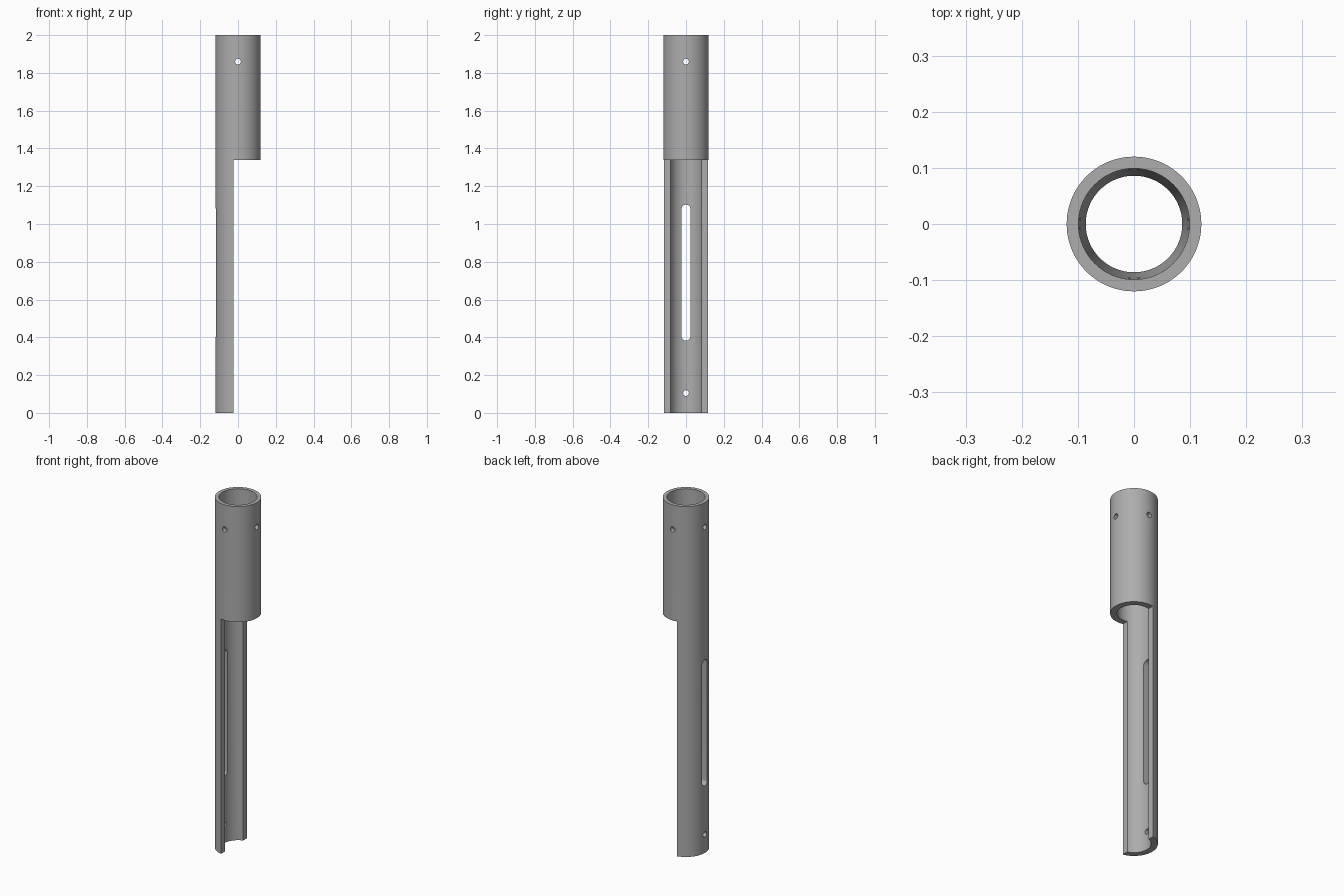
import bpy, bmesh, math
from mathutils import Matrix

OUTER, BORE_TOP, BORE = 0.12, 0.099, 0.086
HEIGHT, STEP, CUT_X = 2.0, 1.34, -0.025
SIDES = 96

cube = bpy.data.objects.get("Cube")
if cube:
    bpy.data.objects.remove(cube, do_unlink=True)

metal = bpy.data.materials.new("grey metal")
metal.use_nodes = True
grey = (0.42, 0.42, 0.42, 1)
metal.diffuse_color = grey
metal.node_tree.nodes["Principled BSDF"].inputs["Base Color"].default_value = grey


def finish(name, bm):
    bmesh.ops.recalc_face_normals(bm, faces=bm.faces)
    mesh = bpy.data.meshes.new(name)
    bm.to_mesh(mesh)
    bm.free()
    mesh.materials.append(metal)
    obj = bpy.data.objects.new(name, mesh)
    bpy.context.collection.objects.link(obj)
    return obj


def lathe(name, profile):
    """Spin a closed (radius, height) profile around z."""
    bm = bmesh.new()
    verts = [bm.verts.new((r, 0, z)) for r, z in profile]
    edges = [bm.edges.new((v, verts[i - 1])) for i, v in enumerate(verts)]
    bmesh.ops.spin(bm, geom=verts + edges, cent=(0, 0, 0), axis=(0, 0, 1),
                   angle=math.tau, steps=SIDES, use_merge=True)
    bmesh.ops.remove_doubles(bm, verts=bm.verts, dist=1e-5)
    return finish(name, bm)


def slot_cutter(name, radius, low, high, turn, start, end):
    """Round-ended prism running along x from start to end, turned around z."""
    bm = bmesh.new()
    ring = []
    for centre, first in ((high, 0), (low, math.pi)):
        for i in range(17):
            a = first + math.pi * i / 16
            ring.append(bm.verts.new((start, radius * math.cos(a), centre + radius * math.sin(a))))
    bmesh.ops.remove_doubles(bm, verts=ring, dist=1e-5)
    face = bm.faces.new([v for v in ring if v.is_valid])
    out = bmesh.ops.extrude_face_region(bm, geom=[face])
    moved = [v for v in out["geom"] if isinstance(v, bmesh.types.BMVert)]
    bmesh.ops.translate(bm, verts=moved, vec=(end - start, 0, 0))
    bm.transform(Matrix.Rotation(turn, 4, "Z"))
    return finish(name, bm)


def cut(obj, cutter):
    mod = obj.modifiers.new(cutter.name, "BOOLEAN")
    mod.operation, mod.solver, mod.object = "DIFFERENCE", "EXACT", cutter
    bpy.context.view_layer.objects.active = obj
    bpy.ops.object.modifier_apply(modifier=mod.name)
    bpy.data.objects.remove(cutter, do_unlink=True)


# Tube with a bore that narrows through the upper sleeve
tube = lathe("slotted_tube", [(OUTER, 0), (OUTER, HEIGHT), (BORE_TOP, HEIGHT),
                              (BORE, STEP), (BORE, 0)])

# Open the lower part to leave a half-round trough
bm = bmesh.new()
bmesh.ops.create_cube(bm, size=1)
bm.transform(Matrix.Translation((CUT_X + 0.5, 0, STEP - 1)) @ Matrix.Diagonal((1, 1, 2, 1)))
cut(tube, finish("trough_cutter", bm))

# Cross-drilled pin holes, long slot and lower screw hole
for turn in (0, math.pi / 2):
    cut(tube, slot_cutter("pin_hole", 0.015, 1.86, 1.86, turn, -0.3, 0.3))
cut(tube, slot_cutter("long_slot", 0.023, 0.405, 1.08, 0, -0.3, -0.03))
cut(tube, slot_cutter("screw_hole", 0.015, 0.105, 0.105, 0, -0.3, -0.03))

# Smooth round walls with crisp rims
bpy.ops.object.select_all(action="DESELECT")
tube.select_set(True)
bpy.context.view_layer.objects.active = tube
bpy.ops.object.shade_smooth_by_angle(angle=math.radians(30))
